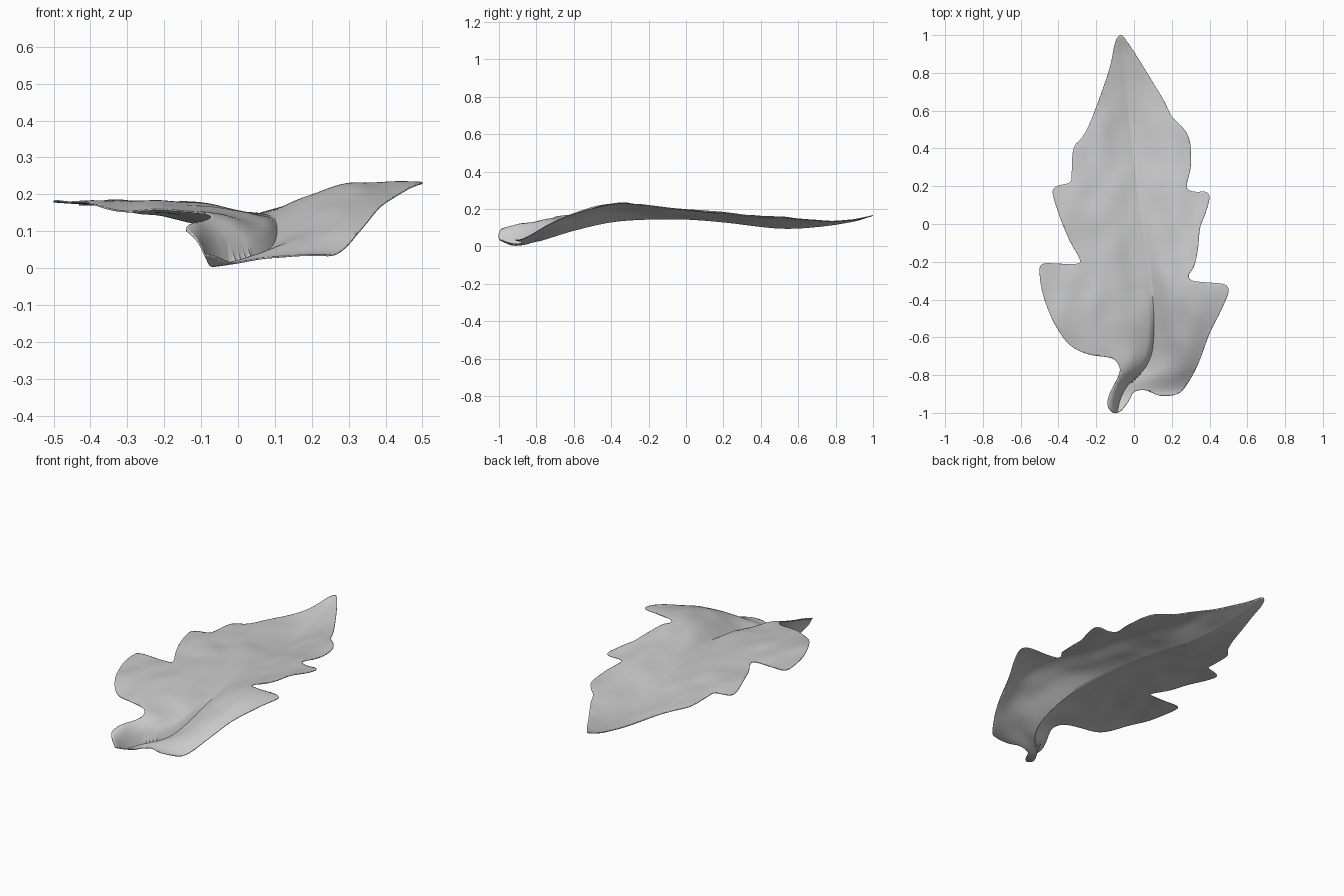
import bpy
import math
from mathutils import Vector, noise
from mathutils.geometry import delaunay_2d_cdt

cube = bpy.data.objects.get("Cube")
if cube:
    bpy.data.objects.remove(cube, do_unlink=True)

# Lobed leaf outline, clockwise from the tip, in hundredths
OUTLINE = [
    (-7, 100), (-4, 97), (2, 88), (10, 75), (16, 65), (20, 57), (24, 53), (28, 48),
    (30, 41), (30, 30), (28, 21), (29, 18), (33, 17), (38, 17), (40, 14), (38, 6),
    (35, -2), (34, -12), (32, -22), (29, -27), (31, -30), (40, -31), (48, -32),
    (50, -36), (46, -46), (40, -58), (34, -74), (28, -85), (23, -90), (14, -91),
    (6, -88), (0, -89), (-3, -94), (-7, -99), (-11, -100), (-14, -96), (-13, -90),
    (-8, -80), (-8, -75), (-12, -71), (-24, -69), (-34, -64), (-42, -53), (-48, -38),
    (-50, -25), (-48, -21), (-40, -21), (-30, -21), (-29, -18), (-34, -9), (-39, 3),
    (-43, 16), (-41, 20), (-34, 22), (-33, 27), (-32, 40), (-26, 48), (-20, 62),
    (-13, 82), (-10, 96)]

# Values along the leaf: (y, value), in hundredths
RIB_X = [(-100, -9), (-92, -7), (-85, -3), (-76, 6), (-65, 10), (-40, 10), (0, 5), (40, 0), (100, -7)]
RIB_Z = [(-100, 3.5), (-92, .5), (-80, 2.5), (-60, 8.5), (-40, 13), (-20, 14.5), (0, 14.5),
         (20, 13), (50, 9.7), (70, 10.5), (90, 13.5), (100, 16.5)]
LEFT_Z = [(-100, 9), (-90, 11.5), (-80, 13.5), (-70, 15.3), (-50, 17.5), (-20, 18), (20, 17.3),
          (50, 15), (80, 14.2), (100, 16.5)]
RIGHT_Z = [(-100, 5), (-90, 3.5), (-85, 5), (-75, 11), (-60, 17.5), (-36, 23.2), (-10, 20.5),
           (20, 17.7), (50, 15.3), (80, 14.3), (100, 16.5)]
LEFT_REACH = [(-100, 5), (-90, 6), (-78, 13), (-65, 24), (-40, 32), (-10, 35), (60, 25), (100, 10)]


def lookup(table, y):
    """Smoothly interpolate a table at y (model units)."""
    y = max(-1.0, min(1.0, y)) * 100
    last = len(table) - 1
    i = next(k for k in range(last) if y <= table[k + 1][0])

    def slope(k):
        a, b = table[max(k - 1, 0)], table[min(k + 1, last)]
        return (b[1] - a[1]) / (b[0] - a[0])

    (ya, va), (yb, vb) = table[i], table[i + 1]
    h = yb - ya
    t = (y - ya) / h
    value = (va * (1 + 2 * t) * (1 - t) ** 2 + vb * t * t * (3 - 2 * t)
             + h * (slope(i) * t * (1 - t) ** 2 - slope(i + 1) * t * t * (1 - t)))
    return value / 100


def smooth_loop(points, steps):
    """Closed Catmull-Rom curve through the points."""
    pts = [Vector(p) / 100 for p in points]
    n = len(pts)
    out = []
    for i in range(n):
        a, b, c, d = (pts[(i + k) % n] for k in (-1, 0, 1, 2))
        for s in range(steps):
            t = s / steps
            out.append(0.5 * (2 * b + (c - a) * t + (2 * a - 5 * b + 4 * c - d) * t * t
                              + (3 * b - a - 3 * c + d) * t ** 3))
    return out


def height(x, y):
    """Blade height: a folded midrib with a small left ledge and rising lobes."""
    dx = x - lookup(RIB_X, y)
    rib = lookup(RIB_Z, y)
    if dx < 0:
        edge, reach = lookup(LEFT_Z, y), lookup(LEFT_REACH, y)
        # Narrow ledge where the blade tucks in beside the midrib
        ledge = 0.25 * max(0, min(1, (-0.35 - y) / 0.2)) * min(1, -dx / 0.02)
    else:
        edge, reach, ledge = lookup(RIGHT_Z, y), 0.24, 0
    rise = ledge + (1 - ledge) * math.sin(math.pi / 2 * min(abs(dx) / reach, 1))
    wrinkle = noise.noise(Vector((x * 9, y * 6, 0.5))) * 0.009
    return max(rib + (edge - rib) * rise + wrinkle * min(abs(dx) / 0.1, 1), 0.002)


# Leaf blade: outline filled with a grid whose columns follow the midrib
edge_loop = smooth_loop(OUTLINE, 4)
count = len(edge_loop)
step = 0.0125
grid = []
for row in range(-79, 80):
    y = row * step
    rib_x = lookup(RIB_X, y)
    grid += [Vector((rib_x + col * step, y)) for col in range(-50, 51)]
loop_edges = [(i, (i + 1) % count) for i in range(count)]
flat, _, faces, _, _, _ = delaunay_2d_cdt(edge_loop + grid, loop_edges, [], 1, 1e-5)

used = sorted({i for f in faces for i in f})
index = {old: new for new, old in enumerate(used)}
verts = [(flat[i].x, flat[i].y, height(flat[i].x, flat[i].y)) for i in used]
mesh = bpy.data.meshes.new("leaf_blade")
mesh.from_pydata(verts, [], [[index[i] for i in f] for f in faces])
mesh.update()
leaf = bpy.data.objects.new("leaf_blade", mesh)
bpy.context.collection.objects.link(leaf)

# Paper-thin thickness
thin = leaf.modifiers.new("thickness", "SOLIDIFY")
thin.thickness = 0.004
thin.offset = 0

# Plain grey colour
grey = bpy.data.materials.new("light_grey")
grey.use_nodes = True
colour = (0.6, 0.6, 0.6, 1)
grey.diffuse_color = colour
grey.node_tree.nodes["Principled BSDF"].inputs["Base Color"].default_value = colour
mesh.materials.append(grey)

bpy.context.view_layer.objects.active = leaf
leaf.select_set(True)
bpy.ops.object.shade_smooth_by_angle(angle=math.radians(50))
